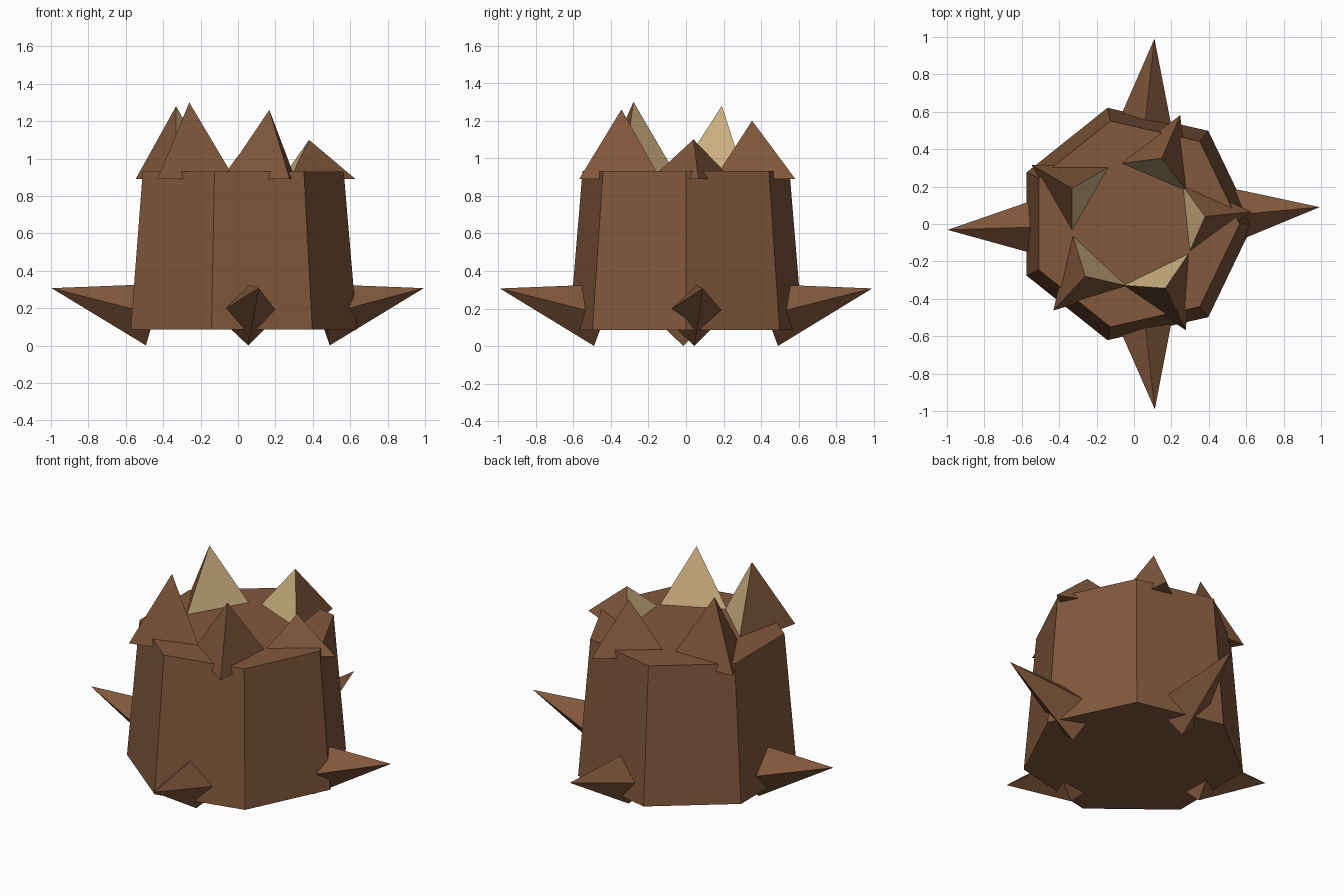
import bpy, bmesh, math
from mathutils import Vector

if "Cube" in bpy.data.objects:
    bpy.data.objects.remove(bpy.data.objects["Cube"])


def material(name, rgb):
    m = bpy.data.materials.new(name)
    m.diffuse_color = (*rgb, 1)
    m.use_nodes = True
    m.node_tree.nodes["Principled BSDF"].inputs["Base Color"].default_value = m.diffuse_color
    return m


bark = material("bark brown", (0.223, 0.098, 0.045))
wood = material("pale wood", (0.64, 0.46, 0.23))


def polar(radius, degrees, z):
    a = math.radians(degrees)
    return Vector((radius * math.cos(a), radius * math.sin(a), z))


def build(name, bm):
    bmesh.ops.recalc_face_normals(bm, faces=bm.faces)
    me = bpy.data.meshes.new(name)
    bm.to_mesh(me)
    bm.free()
    me.materials.append(bark)
    me.materials.append(wood)
    ob = bpy.data.objects.new(name, me)
    bpy.context.collection.objects.link(ob)
    return ob


def pyramid(name, base, tip, pale_side=None):
    """Closed pyramid; the side starting at corner pale_side shows pale wood."""
    bm = bmesh.new()
    ring = [bm.verts.new(p) for p in base]
    top = bm.verts.new(tip)
    bm.faces.new(ring[::-1])
    for i, v in enumerate(ring):
        f = bm.faces.new((v, ring[(i + 1) % len(ring)], top))
        f.material_index = int(i == pale_side)
    return build(name, bm)


# Seven-sided tapered trunk
bm = bmesh.new()
low = [bm.verts.new(polar(0.637, i * 360 / 7, 0.085)) for i in range(7)]
high = [bm.verts.new(polar(0.565, i * 360 / 7, 0.932)) for i in range(7)]
bm.faces.new(low[::-1])
bm.faces.new(high)
for i in range(7):
    j = (i + 1) % 7
    bm.faces.new((low[i], low[j], high[j], high[i]))
build("trunk", bm)

# Splintered rim: three-sided spikes with pale wood facing the centre
for n, (angle, height) in enumerate([(6, 1.10), (67, 1.20), (150, 1.28),
                                     (227, 1.30), (296, 1.26)]):
    centre = polar(0.382, angle, 0.89)
    base = [centre + polar(0.25, angle + k * 120, 0) for k in range(3)]
    pyramid(f"splinter_{n + 1}", base, polar(0.382, angle, height), pale_side=1)

# Roots: four-sided spikes tilted slightly upward
tilt, size, length = math.radians(14.5), 0.17, 0.565
for n, angle in enumerate([5.2, 83.7, 181.8, 276.4]):
    out = polar(1, angle, 0)
    side = Vector((-out.y, out.x, 0))
    axis = out * math.cos(tilt) + Vector((0, 0, math.sin(tilt)))
    up = axis.cross(side)
    tip = polar(0.997, angle, 0.307)
    centre = tip - axis * length
    base = [centre + d * size for d in (up, side, -up, -side)]
    pyramid(f"root_{n + 1}", base, tip)
